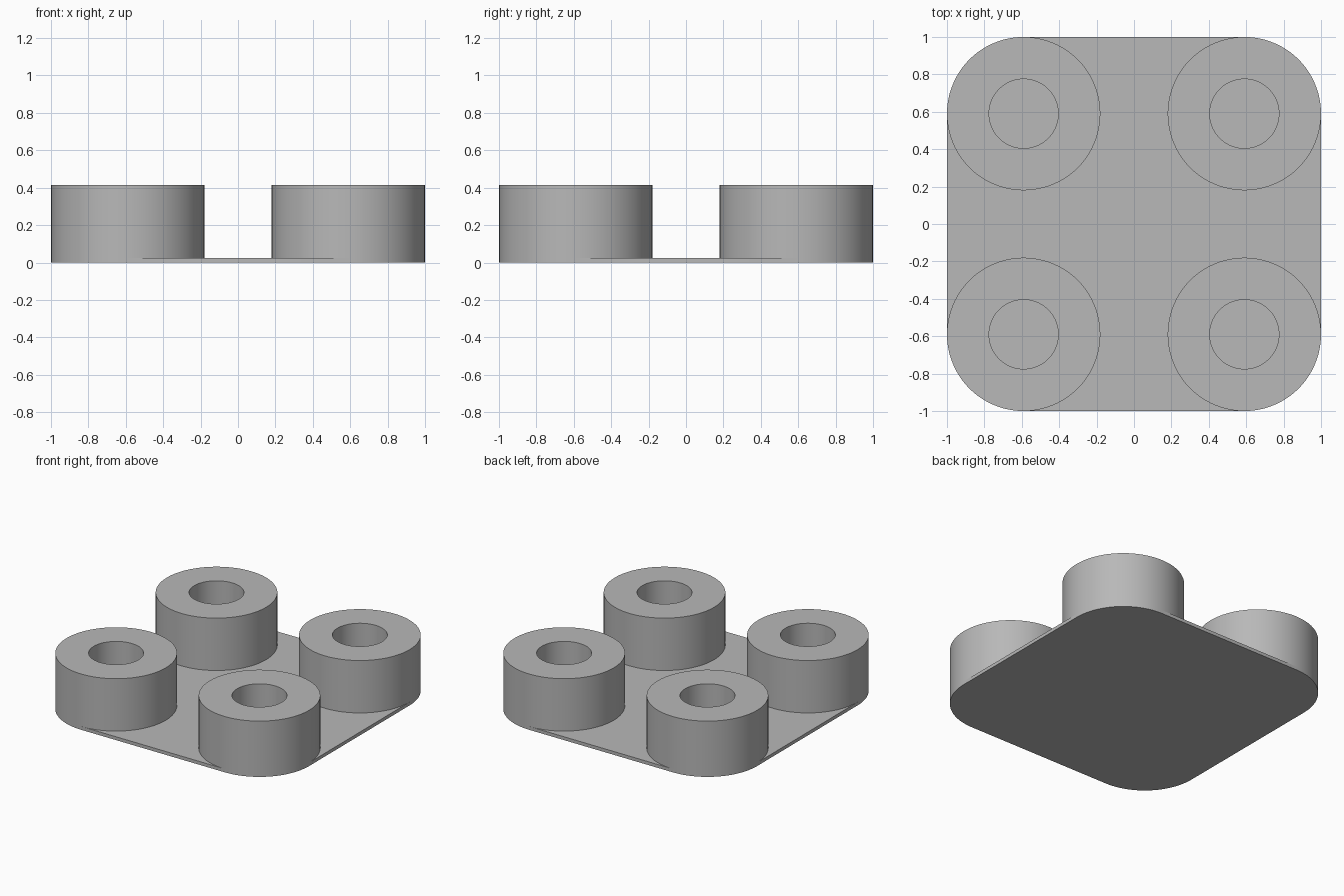
import bpy, bmesh, math

cube = bpy.data.objects.get("Cube")
if cube:
    bpy.data.objects.remove(cube, do_unlink=True)

SEGMENTS = 96
CENTRE = 0.59      # post centre offset on x and y
OUTER = 0.41       # post and plate corner radius
BORE = 0.185
PLATE = 0.025
HEIGHT = 0.415

grey = bpy.data.materials.new("plain_grey")
grey.use_nodes = True
colour = (0.48, 0.48, 0.48, 1)
grey.diffuse_color = colour
grey.node_tree.nodes["Principled BSDF"].inputs["Base Color"].default_value = colour


def finish(bm, name):
    bmesh.ops.recalc_face_normals(bm, faces=bm.faces)
    mesh = bpy.data.meshes.new(name)
    bm.to_mesh(mesh)
    bm.free()
    mesh.materials.append(grey)
    obj = bpy.data.objects.new(name, mesh)
    bpy.context.collection.objects.link(obj)
    bpy.ops.object.select_all(action='DESELECT')
    obj.select_set(True)
    bpy.context.view_layer.objects.active = obj
    bpy.ops.object.shade_smooth_by_angle(angle=math.radians(30))
    return obj


def ring(bm, radius, z):
    return [bm.verts.new((radius * math.cos(a), radius * math.sin(a), z))
            for a in (math.tau * i / SEGMENTS for i in range(SEGMENTS))]


# Base plate: rounded square outline, extruded upward
bm = bmesh.new()
outline = []
quarter = SEGMENTS // 4
for corner, (sx, sy) in enumerate([(1, 1), (-1, 1), (-1, -1), (1, -1)]):
    for i in range(quarter + 1):
        a = math.pi / 2 * (corner + i / quarter)
        outline.append(bm.verts.new((sx * CENTRE + OUTER * math.cos(a),
                                     sy * CENTRE + OUTER * math.sin(a), 0)))
base = bm.faces.new(outline)
top = bmesh.ops.extrude_face_region(bm, geom=[base], use_keep_orig=True)
bmesh.ops.translate(bm, vec=(0, 0, PLATE),
                    verts=[v for v in top["geom"] if isinstance(v, bmesh.types.BMVert)])
finish(bm, "base_plate")

# Four hollow posts standing on the plate, flush with its corners
for side, sx in (("right", -1), ("left", 1)):
    for end, sy in (("front", -1), ("back", 1)):
        bm = bmesh.new()
        loops = [ring(bm, r, z) for r, z in
                 ((OUTER, PLATE), (OUTER, HEIGHT), (BORE, HEIGHT), (BORE, PLATE))]
        for lower, upper in zip(loops, loops[1:] + loops[:1]):
            for i in range(SEGMENTS):
                j = (i + 1) % SEGMENTS
                bm.faces.new((lower[i], lower[j], upper[j], upper[i]))
        post = finish(bm, f"{end}_{side}_post")
        post.location = (sx * CENTRE, sy * CENTRE, 0)
